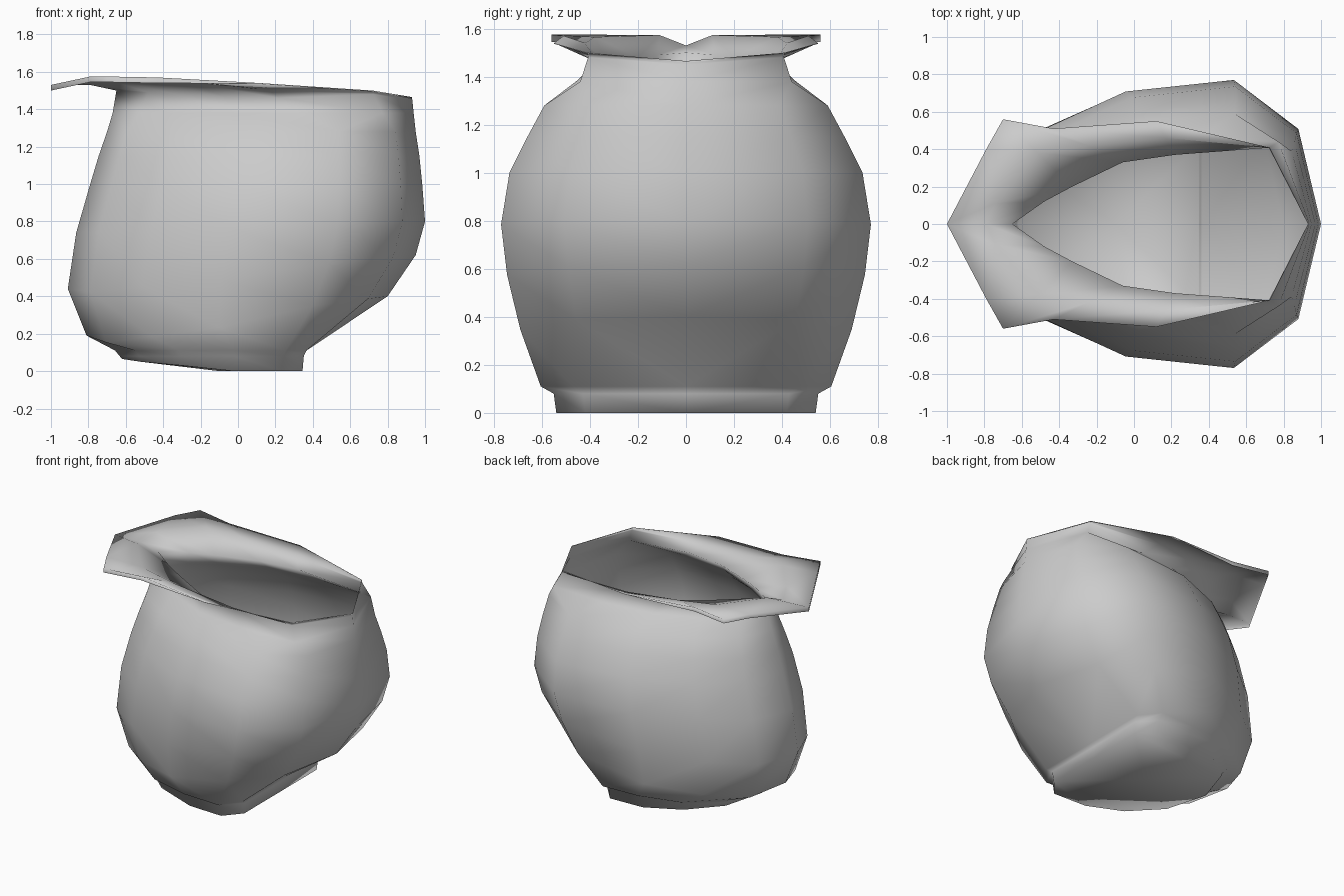
import bpy, bmesh
from mathutils import Vector

if "Cube" in bpy.data.objects:
    bpy.data.objects.remove(bpy.data.objects["Cube"])

# Half outline of the belly, from the +x end round to the spout end
OUTLINE = [(1, 0), (0.87, 0.66), (0.5, 1), (-0.12, 0.92), (-0.57, 0.67), (-0.87, 0.38), (-1, 0)]


def belly_ring(xl, zl, xr, zr, w, sag=0.0):
    """Tilted half ring between a left and a right end point; sag lowers the spout side."""
    pts = []
    for i, (u, v) in enumerate(OUTLINE):
        t = (u + 1) / 2
        drop = sag if i in (3, 4, 5) else 0
        pts.append(Vector((xl + (xr - xl) * t, v * w, zl + (zr - zl) * t - drop)))
    return pts


def ring(*pts):
    return [Vector(p) for p in pts]


# Foot: squared off at +x, curving up toward the spout side
foot = ring((0.345, 0, 0), (0.345, 0.42, 0), (0.24, 0.54, 0), (-0.02, 0.53, 0),
            (-0.3, 0.46, 0.03), (-0.52, 0.28, 0.05), (-0.62, 0, 0.065))
foot_side = [Vector((p.x * 1.02, p.y * 1.02, 0.08)) for p in foot]
foot_top = [Vector((p.x * 1.06, p.y * 1.12, 0.11)) for p in foot]

# Belly
belly = [belly_ring(*r) for r in (
    (-0.81, 0.19, 0.80, 0.40, 0.69, 0.05),
    (-0.91, 0.44, 0.95, 0.62, 0.745, 0.03),
    (-0.865, 0.74, 1.00, 0.80, 0.77),
    (-0.79, 1.00, 0.985, 1.00, 0.735),
    (-0.745, 1.15, 0.97, 1.15, 0.66),
    (-0.70, 1.28, 0.95, 1.28, 0.59))]

# Pinched throat and flared pouring lip
throat = ring((0.932, 0, 1.45), (0.725, 0.408, 1.48), (0.22, 0.37, 1.46), (-0.06, 0.33, 1.46),
              (-0.33, 0.20, 1.48), (-0.48, 0.12, 1.49), (-0.65, 0, 1.50))
lip = ring((0.93, 0, 1.465), (0.72, 0.41, 1.50), (0.12, 0.55, 1.54), (-0.43, 0.51, 1.57),
           (-0.70, 0.56, 1.575), (-0.79, 0.40, 1.575), (-1.0, 0, 1.53))
shoulder = [a.lerp(b, 0.6) for a, b in zip(belly[-1], throat)]
for p in shoulder:
    p.z = 1.38
shoulder[1].y = 0.44
# Rolled crest with a short pouring groove at the middle
crest = [a.lerp(b, 0.5) for a, b in zip(throat, lip)]
crest[3].z, crest[4].z = 1.54, 1.565
crest[5] = Vector((-0.74, 0.11, 1.573))
crest[6] = Vector((-0.79, 0, 1.53))
# Small turned-down rim on the flared part
rim = [p - Vector((0, 0, 0.03 if p.x < 0 else 0.003)) for p in lip]

# Loft the half shell and close the bottom
bm = bmesh.new()
loops = [[bm.verts.new(p) for p in r]
         for r in [foot, foot_side, foot_top, *belly, shoulder, throat, crest, lip, rim]]
for a, b in zip(loops, loops[1:]):
    for i in range(len(a) - 1):
        bm.faces.new((a[i], a[i + 1], b[i + 1], b[i]))
bm.faces.new(loops[0][::-1] + [bm.verts.new((-0.1, 0, 0))])
bmesh.ops.recalc_face_normals(bm, faces=bm.faces)
mesh = bpy.data.meshes.new("pouch_pot")
bm.to_mesh(mesh)
bm.free()
pot = bpy.data.objects.new("pouch_pot", mesh)
bpy.context.collection.objects.link(pot)

# Smooth shading, mirrored across y
bpy.context.view_layer.objects.active = pot
pot.select_set(True)
bpy.ops.object.shade_smooth_by_angle(angle=3.1)
mirror = pot.modifiers.new("mirror", 'MIRROR')
mirror.use_axis = (False, True, False)
mirror.use_clip = True
